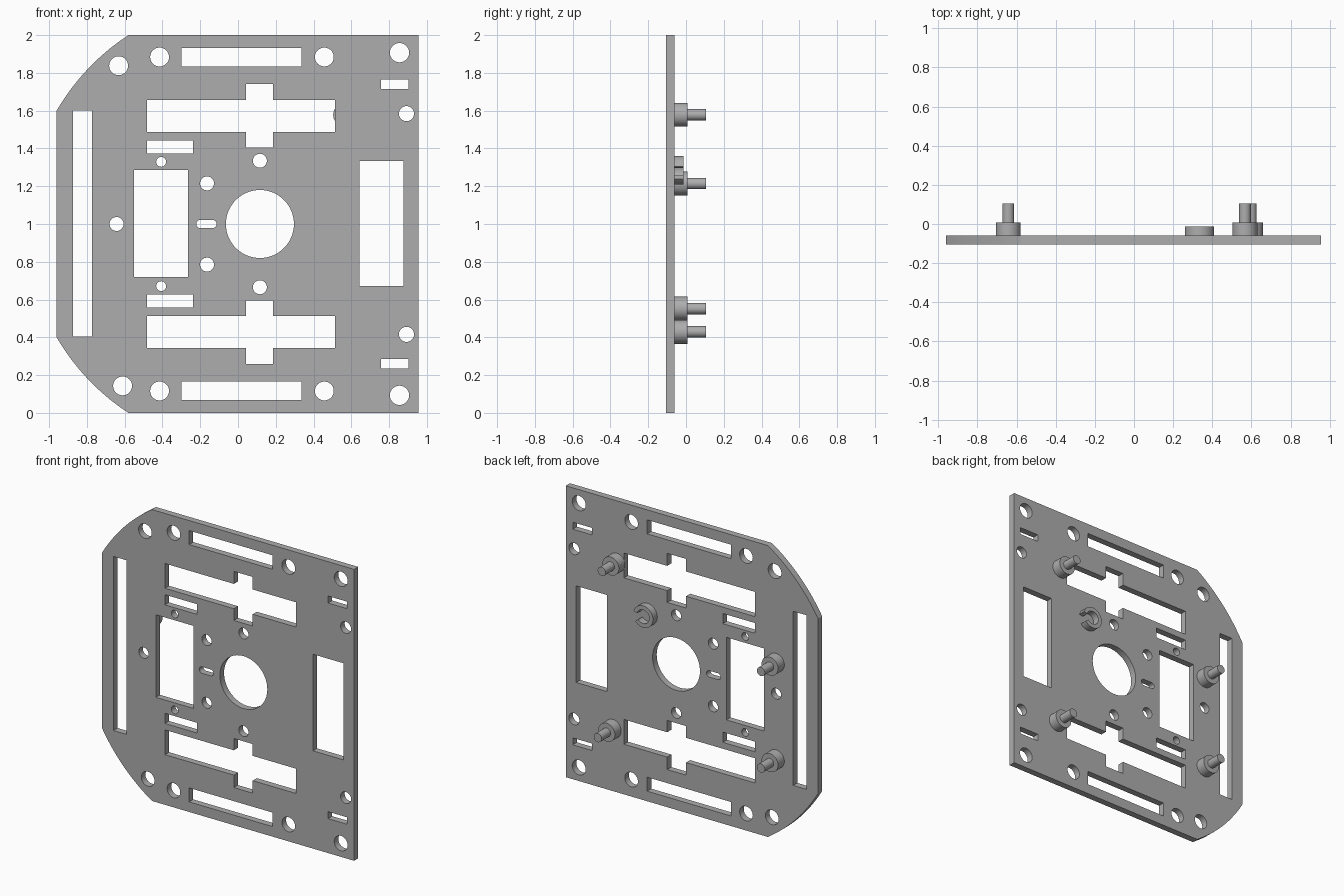
import bpy, bmesh, math

cube = bpy.data.objects.get("Cube")
if cube:
    bpy.data.objects.remove(cube, do_unlink=True)

grey = bpy.data.materials.new("grey plastic")
grey.use_nodes = True
colour = (0.42, 0.42, 0.42, 1)
grey.diffuse_color = colour
grey.node_tree.nodes["Principled BSDF"].inputs["Base Color"].default_value = colour

FRONT, BACK = -0.105, -0.06   # plate faces along y
MID = 1.0                     # height of the mirror line


def arc(cx, cz, r, a0, a1, n):
    """Points on an arc, angles in radians, both ends included."""
    return [(cx + r * math.cos(a0 + (a1 - a0) * i / n),
             cz + r * math.sin(a0 + (a1 - a0) * i / n)) for i in range(n + 1)]


def circle(cx, cz, r, n=40):
    return arc(cx, cz, r, 0, math.tau, n)[:-1]


def rect(x0, x1, z0, z1):
    return [(x0, z0), (x1, z0), (x1, z1), (x0, z1)]


def flip(points):
    """Mirror an outline from the top half to the bottom half."""
    return [(x, 2 * MID - z) for x, z in reversed(points)]


def extrude_outlines(name, outlines, y0, y1):
    """Fill the outlines (inner ones become holes) in xz, from y0 to y1."""
    curve = bpy.data.curves.new(name, "CURVE")
    curve.dimensions = "2D"
    curve.fill_mode = "BOTH"
    curve.extrude = (y1 - y0) / 2
    for points in outlines:
        spline = curve.splines.new("POLY")
        spline.points.add(len(points) - 1)
        for p, (x, z) in zip(spline.points, points):
            p.co = (x, z, 0, 1)
        spline.use_cyclic_u = True
    obj = bpy.data.objects.new(name, curve)
    bpy.context.collection.objects.link(obj)
    obj.rotation_euler.x = math.pi / 2
    obj.location.y = (y0 + y1) / 2
    bpy.ops.object.select_all(action="DESELECT")
    obj.select_set(True)
    bpy.context.view_layer.objects.active = obj
    bpy.ops.object.convert(target="MESH")
    obj = bpy.context.object
    bm = bmesh.new()
    bm.from_mesh(obj.data)
    bmesh.ops.remove_doubles(bm, verts=bm.verts, dist=0.0002)
    bmesh.ops.recalc_face_normals(bm, faces=bm.faces)
    bm.to_mesh(obj.data)
    bm.free()
    obj.data.materials.clear()
    obj.data.materials.append(grey)
    bpy.ops.object.shade_smooth_by_angle(angle=math.radians(30))
    return obj


# Plate outline: straight right edge, curved corners on the other side
CX = 0.072
radius = math.hypot(CX + 0.58, 1)
a_top = math.atan2(1, -0.58 - CX)
a_side = math.atan2(0.6, -0.96 - CX)
corner = arc(CX, MID, radius, a_top, a_side, 16)
outline = [(0.955, 0), (0.955, 2)] + corner + flip(corner)

# Cut-outs that straddle the mirror line
slot_end = math.pi / 2
holes = [
    rect(-0.873, -0.772, 0.405, 1.6),       # long side slot
    rect(0.643, 0.876, 0.671, 1.334),       # right window
    rect(-0.55, -0.265, 0.719, 1.286),      # left window
    circle(0.116, MID, 0.18, 64),           # central bore
    circle(-0.643, MID, 0.037),
    arc(-0.135, MID, 0.022, -slot_end, slot_end, 10)
    + arc(-0.199, MID, 0.022, slot_end, 3 * slot_end, 10),
]

# Cross-shaped opening
x0, x1, z0, z1 = -0.481, 0.513, 1.486, 1.656
u0, u1, w0, w1 = 0.042, 0.185, 1.405, 1.742
cross = [(x0, z0), (u0, z0), (u0, w0), (u1, w0), (u1, z0), (x1, z0),
         (x1, z1), (u1, z1), (u1, w1), (u0, w1), (u0, z1), (x0, z1)]

# Cut-outs repeated in both halves
paired = [
    cross,
    rect(-0.298, 0.337, 1.835, 1.931),
    rect(0.757, 0.902, 1.716, 1.764),
    rect(-0.481, -0.238, 1.372, 1.442),
]
paired += [circle(*c) for c in (
    (-0.415, 1.884, 0.05), (0.457, 1.884, 0.05), (0.855, 1.907, 0.051),
    (0.892, 1.584, 0.04), (-0.407, 1.329, 0.026), (-0.164, 1.215, 0.037),
    (0.116, 1.335, 0.037))]
for shape in paired:
    holes += [shape, flip(shape)]
holes += [circle(-0.632, 1.838, 0.05), circle(-0.611, 0.143, 0.05)]

extrude_outlines("plate", [outline] + holes, FRONT, BACK)

# Stepped posts on the back: wide collar with a thin pin
posts = {"upper_left": (0.567, 1.578), "lower_left": (0.597, 0.429),
         "upper_right": (-0.642, 1.214), "lower_right": (-0.642, 0.552)}
for place, (x, z) in posts.items():
    extrude_outlines(place + "_collar", [circle(x, z, 0.063)], BACK, 0.008)
    extrude_outlines(place + "_pin", [circle(x, z, 0.03)], 0.008, 0.105)

# Open clip ring on the back
start, end = math.radians(15), math.radians(322)
ring = (arc(0.335, 1.285, 0.075, start, end, 36)
        + arc(0.335, 1.285, 0.047, end, start, 36))
extrude_outlines("clip_ring", [ring], BACK, -0.013)
